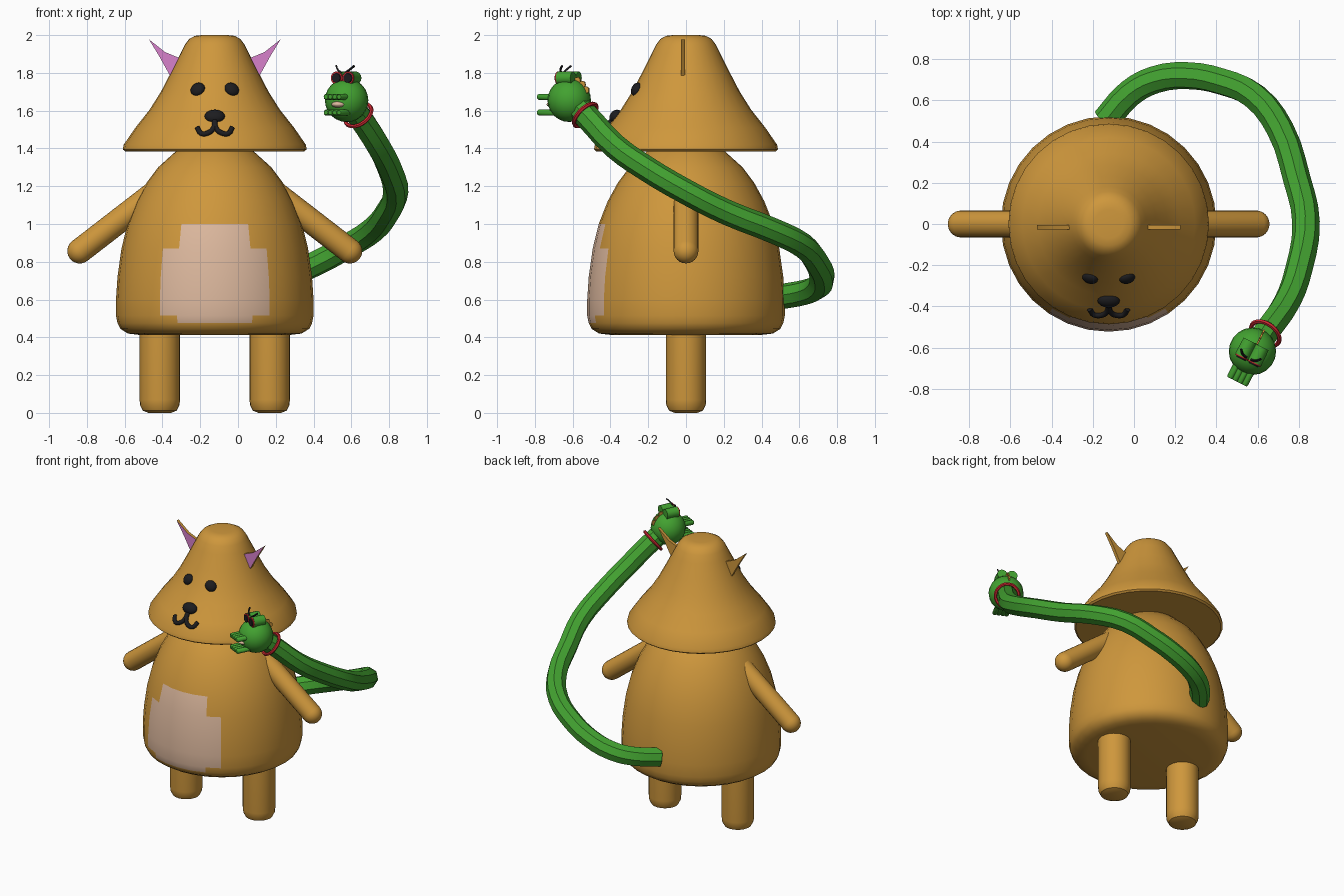
import bpy, bmesh, math
from mathutils import Vector, Matrix

if "Cube" in bpy.data.objects:
    bpy.data.objects.remove(bpy.data.objects["Cube"])

CX = -0.123  # axis of the animal


def mat(name, rgb):
    m = bpy.data.materials.new(name)
    m.diffuse_color = (*rgb, 1)
    m.use_nodes = True
    m.node_tree.nodes["Principled BSDF"].inputs["Base Color"].default_value = m.diffuse_color
    return m


GOLD = mat("golden brown", (0.62, 0.31, 0.045))
PATCH = mat("beige", (0.72, 0.48, 0.34))
PINK = mat("pink", (0.68, 0.22, 0.60))
BLACK = mat("black", (0.012, 0.012, 0.014))
GREEN = mat("green", (0.055, 0.36, 0.03))
RED = mat("red", (0.60, 0.02, 0.03))


def finish(name, bm, *mats, angle=35):
    bmesh.ops.remove_doubles(bm, verts=bm.verts, dist=1e-5)
    bmesh.ops.recalc_face_normals(bm, faces=bm.faces)
    me = bpy.data.meshes.new(name)
    bm.to_mesh(me)
    bm.free()
    for m in mats:
        me.materials.append(m)
    me.shade_smooth()
    me.set_sharp_from_angle(angle=math.radians(angle))
    ob = bpy.data.objects.new(name, me)
    bpy.context.collection.objects.link(ob)
    return ob


def frame(origin, z, y=(0, 1, 0)):
    """Matrix with local z along the given direction."""
    z = Vector(z).normalized()
    x = Vector(y).cross(z).normalized()
    m = Matrix((x, z.cross(x), z)).transposed().to_4x4()
    m.translation = origin
    return m


def lathe(name, profile, mats, matrix, n=32, rule=None):
    bm = bmesh.new()
    rings = [[bm.verts.new((r * math.cos(2 * math.pi * k / n), r * math.sin(2 * math.pi * k / n), z))
              for k in range(n)] for r, z in profile]
    for a, b in zip(rings, rings[1:]):
        for k in range(n):
            f = bm.faces.new((a[k], a[(k + 1) % n], b[(k + 1) % n], b[k]))
            if rule:
                f.material_index = rule(f.calc_center_median())
    bmesh.ops.transform(bm, matrix=matrix, verts=bm.verts)
    return finish(name, bm, *mats)


def ball(name, m, matrix, scale):
    bm = bmesh.new()
    bmesh.ops.create_uvsphere(bm, u_segments=20, v_segments=12, radius=1,
                              matrix=matrix @ Matrix.Diagonal((*scale, 1)))
    return finish(name, bm, m, angle=60)


def tube(name, pts, radius, m, res=3, bevel=2, cyclic=False, angle=35):
    cu = bpy.data.curves.new(name, 'CURVE')
    cu.dimensions = '3D'
    cu.bevel_depth, cu.bevel_resolution = radius, bevel
    cu.resolution_u, cu.use_fill_caps = res, True
    sp = cu.splines.new('BEZIER')
    sp.bezier_points.add(len(pts) - 1)
    sp.use_cyclic_u = cyclic
    for bp, p in zip(sp.bezier_points, pts):
        bp.co = p
        bp.handle_left_type = bp.handle_right_type = 'AUTO'
    tmp = bpy.data.objects.new(name + "_path", cu)
    bpy.context.collection.objects.link(tmp)
    bpy.context.view_layer.update()
    bm = bmesh.new()
    bm.from_mesh(tmp.evaluated_get(bpy.context.evaluated_depsgraph_get()).to_mesh())
    bpy.data.objects.remove(tmp)
    for f in bm.faces:
        f.material_index = 0
    return finish(name, bm, m, angle=angle)


def prism(name, outline, thickness, matrix, mats):
    """Flat outline in local xy, extruded along local z; last material on the z=0 side."""
    bm = bmesh.new()
    face = bm.faces.new([bm.verts.new((x, y, 0)) for x, y in outline])
    face.material_index = len(mats) - 1
    ext = bmesh.ops.extrude_face_region(bm, geom=[face], use_keep_orig=True)["geom"]
    vs = [g for g in ext if isinstance(g, bmesh.types.BMVert)]
    bmesh.ops.translate(bm, verts=vs, vec=(0, 0, thickness))
    for f in bm.faces:
        flat = all(abs(v.co.z) < 1e-6 for v in f.verts)
        f.material_index = len(mats) - 1 if flat else 0
    bmesh.ops.transform(bm, matrix=matrix, verts=bm.verts)
    return finish(name, bm, *mats)


AXIS = Matrix.Translation((CX, 0, 0))

# Body with a stepped belly patch
BODY = [(0, .413), (.40, .413), (.46, .42), (.50, .445), (.515, .475), (.523, .515), (.523, .60),
        (.515, .72), (.494, .87), (.462, 1.0), (.415, 1.12), (.36, 1.22), (.30, 1.30), (.20, 1.39), (.12, 1.43), (0, 1.44)]


def belly(c):
    a = abs(math.degrees(math.atan2(c.x, -c.y)))
    limit = 33.75 if .515 < c.z < .87 else 22.5
    return int(.475 < c.z < 1.0 and a < limit)


lathe("body", BODY, (GOLD, PATCH), AXIS, rule=belly)

# Bell-shaped head
HEAD = [(0, 1.385), (.475, 1.385), (.487, 1.395), (.482, 1.42), (.42, 1.51), (.345, 1.605), (.285, 1.70),
        (.233, 1.80), (.183, 1.90), (.158, 1.95), (.135, 1.98), (.105, 1.996), (.07, 2.0), (0, 2.0)]
lathe("head", HEAD, (GOLD,), AXIS)


def on_head(dx, z, out=0.0):
    """Point on the front of the head."""
    for (r0, z0), (r1, z1) in zip(HEAD[2:], HEAD[3:]):
        if z0 <= z <= z1:
            r = r0 + (r1 - r0) * (z - z0) / (z1 - z0) + out
            return Vector((CX + dx, -math.sqrt(r * r - dx * dx), z))


# Limbs, ears and eyes on both sides
LEG = [(0, 0), (.06, 0), (.09, .012), (.104, .04), (.107, .07), (.107, .5), (0, .5)]
EAR = [(.349, 1.978), (.263, 1.91), (.19, 1.88), (.14, 1.85), (.16, 1.76), (.237, 1.785), (.295, 1.89)]
CAP = [(.066 * math.sin(a * math.pi / 12), -.066 * math.cos(a * math.pi / 12)) for a in range(7)]
for side, s in (("left", -1), ("right", 1)):
    lathe(side + "_leg", LEG, (GOLD,), Matrix.Translation((CX + s * .291, 0, 0)), n=24)
    lathe(side + "_arm", CAP + [(.066, .64), (0, .64)], (GOLD,),
          frame((CX + s * .715, 0, .857), (-s * .79, 0, .61)), n=20)
    prism(side + "_ear", [(s * x, z) for x, z in EAR], .022, frame((CX, -.026, 0), (0, 1, 0), (0, 0, 1))
          @ Matrix.Diagonal((-1, 1, 1, 1)), (GOLD, PINK))
    ball(side + "_eye", BLACK, frame(on_head(s * .09, 1.713), (s * .3, -.85, .45)), (.04, .036, .024))

# Nose and mouth
ball("nose", BLACK, frame(on_head(0, 1.57), (0, -.8, .6)), (.054, .038, .03))
half = [(.0, 1.545), (.008, 1.505), (.035, 1.482), (.07, 1.478), (.092, 1.51)]
for side, s in (("left", -1), ("right", 1)):
    tube(side + "_mouth", [on_head(s * x, z, .004) for x, z in half], .014, BLACK, bevel=2, angle=60)

# Long snake tail, eight-sided
tube("snake_tail", [(-.14, .50, .615), (-.02, .635, .64), (.10, .70, .67), (.26, .72, .725), (.43, .69, .80),
                    (.585, .62, .885), (.71, .46, .965), (.79, .22, 1.06), (.835, .01, 1.165), (.80, -.22, 1.30),
                    (.745, -.375, 1.41), (.635, -.535, 1.58), (.59, -.60, 1.64)], .067, GREEN, res=3, angle=30)

# Snake head frame: local x sideways, y up, z forward
C = Vector((.575, -.618, 1.655))
S = frame(C, (-.45, -.89, 0), (0, 0, 1))
ball("snake_head", GREEN, Matrix.Translation(C), (.115, .115, .115))
K = frame(C + Vector((.062, .085, -.078)), (.06, .085, -.085))
tube("collar", [K @ Vector((.077 * math.cos(a * math.pi / 4), .077 * math.sin(a * math.pi / 4), 0))
                for a in range(8)], .011, RED, res=4, bevel=1, cyclic=True)

# Ridged lips, upper and lower
for name, y in (("upper_lip", .018), ("lower_lip", -.065)):
    for k in range(4):
        lathe(f"{name}_{k + 1}", [(0, .05), (.017, .05), (.017, .158), (.012, .166), (0, .166)], (GREEN,),
              S @ Matrix.Translation((-.039 + .026 * k, y, 0)), n=10)
ball("tongue", PATCH, S @ Matrix.Translation((0, -.022, .08)), (.042, .02, .05))

# Snake eyes with red rims, black pupils and brows
for side, s in (("left", -1), ("right", 1)):
    E = S @ Matrix.Translation((s * .034, .118, 0))
    lathe(side + "_eye_stalk", [(0, -.04), (.034, -.04), (.036, .045), (0, .045)], (GREEN,), E, n=14)
    lathe(side + "_eye_rim", [(0, .044), (.034, .044), (.034, .052), (0, .052)], (RED,), E, n=14)
    lathe(side + "_pupil", [(0, .05), (.027, .05), (.024, .058), (0, .058)], (BLACK,), E, n=14)
    tube(side + "_brow", [E @ Vector((-s * .022, .028, .04)), E @ Vector((0, .043, .035)),
                          E @ Vector((s * .02, .065, .015))], .006, BLACK, bevel=0)

# Thin golden crest behind the eyes
for k, deg in enumerate((28, 46, 64)):
    a = math.radians(deg)
    up = S.to_3x3() @ Vector((0, math.sin(a), -math.cos(a)))
    side_dir = S.to_3x3() @ Vector((1, 0, 0))
    prism(f"crest_{k + 1}", [(-.02, .09), (.02, .09), (.016, .127), (0, .136), (-.016, .127)], .009,
          frame(C, side_dir, up), (GOLD,))
